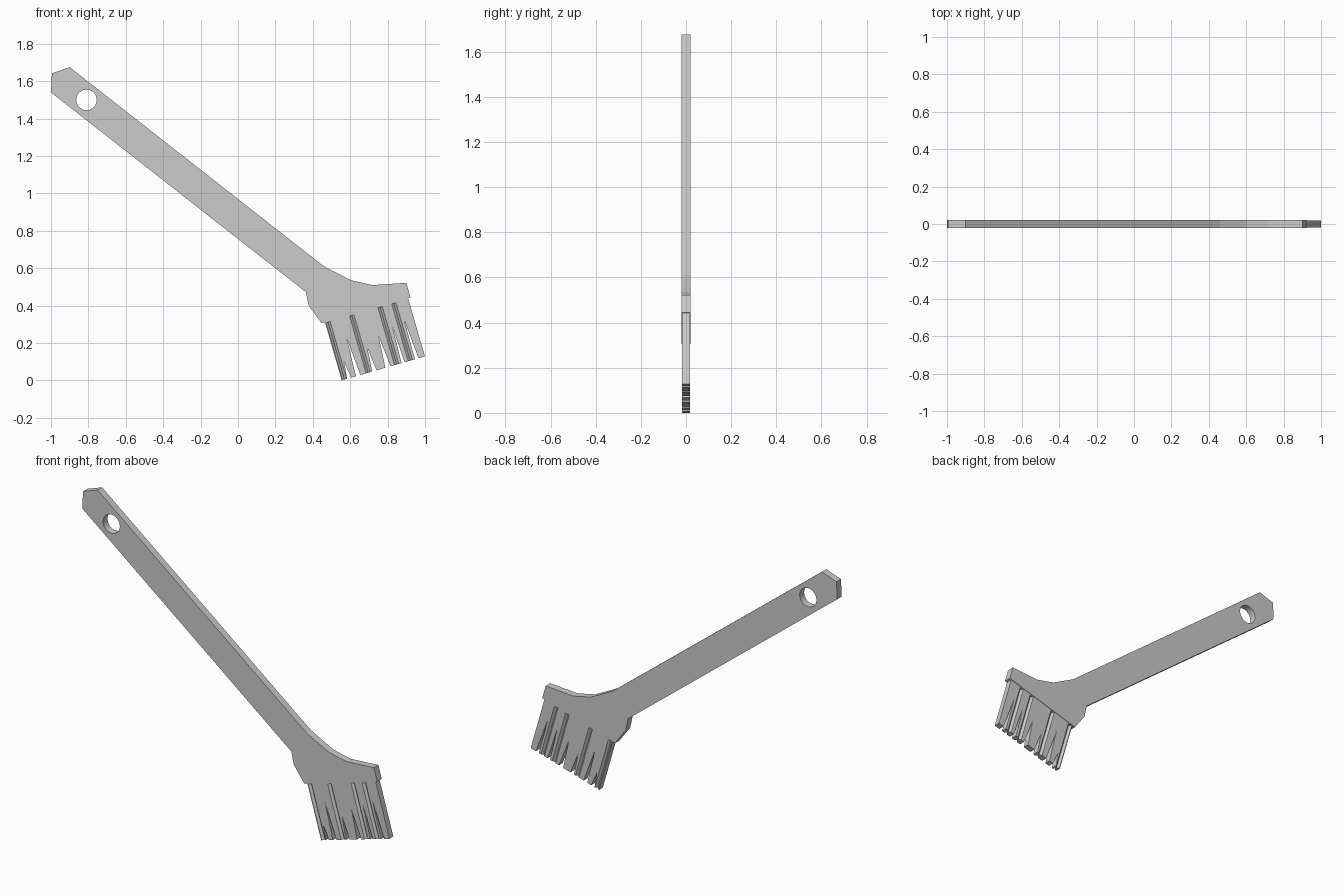
import bpy, bmesh, math
from mathutils import Vector

if "Cube" in bpy.data.objects:
    bpy.data.objects.remove(bpy.data.objects["Cube"])

ORIGIN = Vector((0.465, 0.311))                    # left root of the bristles
ACROSS = Vector((math.cos(0.28), math.sin(0.28)))  # along the ferrule edge
DOWN = Vector((ACROSS.y, -ACROSS.x))               # along the bristles
LENGTH = 0.323


def local(u, d):
    return ORIGIN + ACROSS * u + DOWN * d


def prism(bm, ring, offset):
    """Sweep a closed ring of 3D points along an offset."""
    a = [bm.verts.new(p) for p in ring]
    b = [bm.verts.new(Vector(p) + Vector(offset)) for p in ring]
    n = len(a)
    bm.faces.new(a)
    bm.faces.new(b[::-1])
    for i in range(n):
        bm.faces.new((a[i], b[i], b[(i + 1) % n], a[(i + 1) % n]))


def finish(name, bm):
    bmesh.ops.recalc_face_normals(bm, faces=bm.faces[:])
    mesh = bpy.data.meshes.new(name)
    bm.to_mesh(mesh)
    bm.free()
    obj = bpy.data.objects.new(name, mesh)
    bpy.context.collection.objects.link(obj)
    return obj


def plate(name, outline, half):
    bm = bmesh.new()
    prism(bm, [(p[0], -half, p[1]) for p in outline], (0, 2 * half, 0))
    return finish(name, bm)


def cut(obj, cutter):
    mod = obj.modifiers.new("cut", 'BOOLEAN')
    mod.operation = 'DIFFERENCE'
    mod.solver = 'EXACT'
    mod.object = cutter
    cutter.hide_render = True
    bpy.context.view_layer.objects.active = obj
    bpy.ops.object.modifier_apply(modifier=mod.name)
    bpy.data.objects.remove(cutter)


# Handle and flared head
handle = plate("handle", [
    (-0.90, 1.675), (-0.995, 1.642), (-1.0, 1.54), (0.362, 0.473),
    (0.378, 0.40), (0.447, 0.306), (0.922, 0.445), (0.90, 0.522),
    (0.72, 0.51), (0.605, 0.535), (0.46, 0.61)], 0.021)

# Hanging hole
hole = plate("hole_cutter", [
    (-0.81 + 0.055 * math.cos(i * math.tau / 24),
     1.50 + 0.055 * math.sin(i * math.tau / 24)) for i in range(24)], 0.1)
cut(handle, hole)

# Bristles: comb outline, each gap = (left tip, right tip, apex across, depth)
gaps = [(0.030, 0.053, 0.040, 0.09), (0.080, 0.104, 0.088, 0.21),
        (0.170, 0.194, 0.180, 0.13), (0.243, 0.272, 0.255, 0.17),
        (0.333, 0.350, 0.340, 0.20), (0.408, 0.428, 0.410, 0.22)]
outline = [local(0, -0.008), local(0, LENGTH)]
for left, right, apex, depth in gaps:
    outline += [local(left, LENGTH), local(apex, LENGTH - depth), local(right, LENGTH)]
outline += [local(0.463, LENGTH), local(0.463, -0.008)]
bristles = plate("bristles", outline, 0.018)

# V grooves along the bristles, front and back
bm = bmesh.new()
sweep = DOWN * (LENGTH + 0.02)
for u in (0.016, 0.148, 0.306, 0.382):
    for side in (-1, 1):
        ring = []
        for du, y in ((-0.018, 0.024), (0.018, 0.024), (0, 0.006)):
            p = local(u + du, 0.004)
            ring.append((p.x, side * y, p.y))
        prism(bm, ring, (sweep.x, 0, sweep.y))
cut(bristles, finish("groove_cutter", bm))
